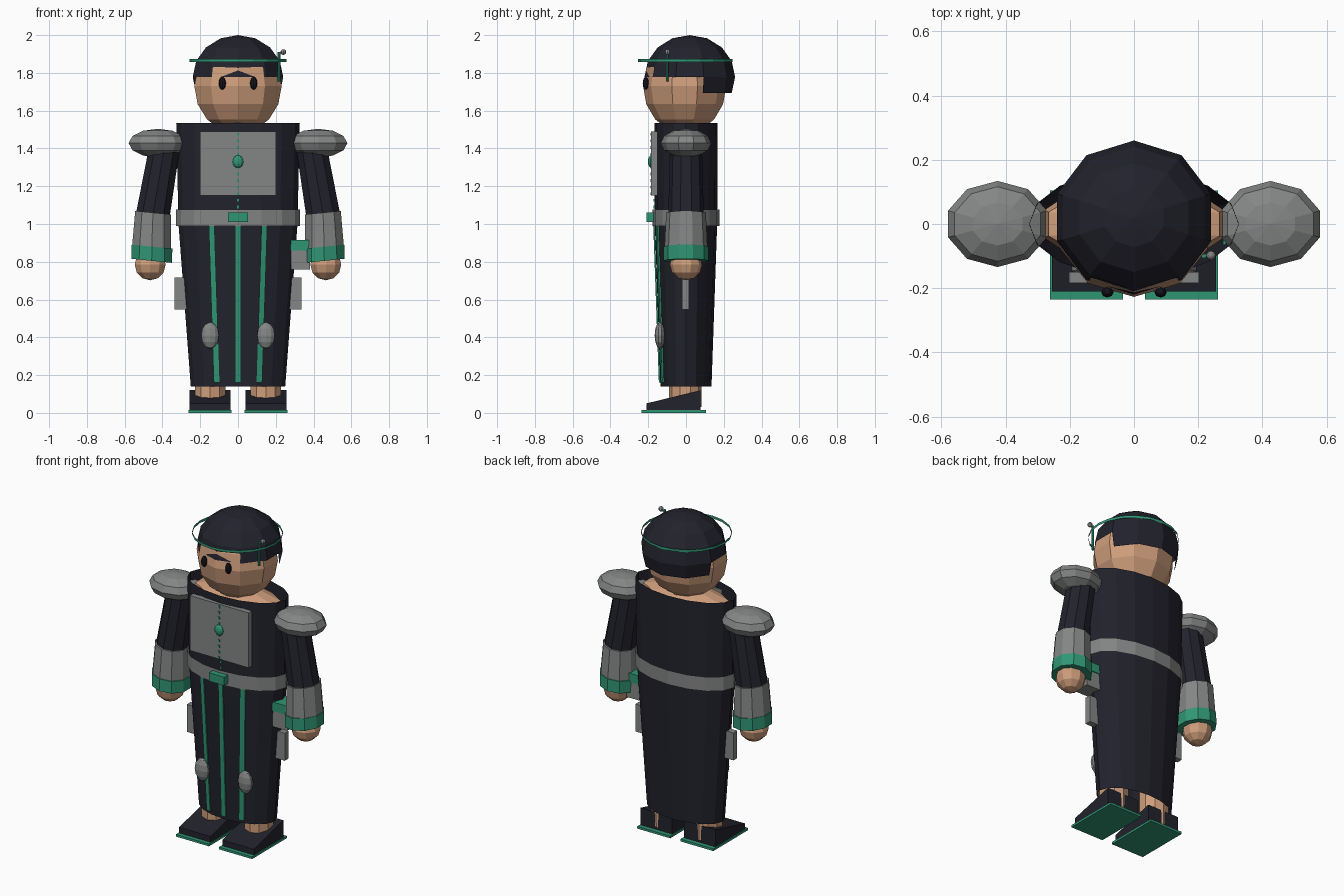
import bpy, bmesh
from math import sin, cos, pi, sqrt

old = bpy.data.objects.get("Cube")
if old:
    bpy.data.objects.remove(old)


def material(name, rgb):
    m = bpy.data.materials.new(name)
    m.use_nodes = True
    m.diffuse_color = (*rgb, 1)
    m.node_tree.nodes["Principled BSDF"].inputs["Base Color"].default_value = (*rgb, 1)
    return m


NAVY = material("dark navy cloth", (0.016, 0.016, 0.026))
GREY = material("grey metal", (0.23, 0.235, 0.235))
GREEN = material("green trim", (0.03, 0.30, 0.175))
SKIN = material("skin", (0.62, 0.34, 0.20))
BLACK = material("eye black", (0.008, 0.008, 0.014))


def finish(bm, name, mat):
    bmesh.ops.recalc_face_normals(bm, faces=bm.faces)
    me = bpy.data.meshes.new(name)
    bm.to_mesh(me)
    bm.free()
    me.materials.append(mat)
    ob = bpy.data.objects.new(name, me)
    bpy.context.collection.objects.link(ob)
    return ob


def loft(name, mat, rings, n=10, caps=True, tilt=0, keep=None):
    """Skin elliptical rings given as (x, y, z, rx, ry), a vertex facing front."""
    bm = bmesh.new()
    loops = []
    for x, y, z, rx, ry in rings:
        angles = [2 * pi * i / n - pi / 2 for i in range(n)]
        loops.append([bm.verts.new((x + rx * cos(a), y + ry * sin(a),
                                    z + tilt * rx * cos(a))) for a in angles])
    for a, b in zip(loops, loops[1:]):
        for i in range(n):
            j = (i + 1) % n
            bm.faces.new((a[i], a[j], b[j], b[i]))
    if caps:
        bm.faces.new(loops[0])
        bm.faces.new(loops[-1])
    bmesh.ops.remove_doubles(bm, verts=bm.verts, dist=0.0005)
    if keep:
        drop = [f for f in bm.faces if not keep(f.calc_center_median())]
        bmesh.ops.delete(bm, geom=drop, context="FACES")
    return finish(bm, name, mat)


def ball(name, mat, centre, radii, n=10, rows=8, keep=None):
    x, y, z = centre
    rx, ry, rz = radii
    rings = []
    for k in range(rows + 1):
        t = pi * k / rows - pi / 2
        c = max(cos(t), 0.0001)
        rings.append((x, y, z + rz * sin(t), rx * c, ry * c))
    return loft(name, mat, rings, n, caps=False, keep=keep)


def box(name, mat, x, y, z):
    """Box from (min, max) pairs."""
    return prism(name, mat, [(y[0], z[0]), (y[1], z[0]), (y[1], z[1]), (y[0], z[1])], x)


def prism(name, mat, profile, x):
    """Extrude a y-z profile along x."""
    bm = bmesh.new()
    a = [bm.verts.new((x[0], *p)) for p in profile]
    b = [bm.verts.new((x[1], *p)) for p in profile]
    bm.faces.new(a)
    bm.faces.new(b)
    for i in range(len(a)):
        j = (i + 1) % len(a)
        bm.faces.new((a[i], a[j], b[j], b[i]))
    return finish(bm, name, mat)


def stripe(name, x_top, x_low, half=0.015, top=1.0, low=0.16):
    """Thin trim plate lying on the front of the skirt."""
    bm = bmesh.new()
    layers = []
    for lift in (0.001, 0.009):
        layer = []
        for xc, z, rx, ry in ((x_top, top, 0.315, 0.165), (x_low, low, 0.25, 0.135)):
            for x in (xc - half, xc + half):
                y = -ry * sqrt(1 - (x / rx) ** 2)
                layer.append(bm.verts.new((x, y - lift, z)))
        layers.append([layer[i] for i in (0, 1, 3, 2)])
    a, b = layers
    bm.faces.new(a)
    bm.faces.new(b)
    for i in range(4):
        j = (i + 1) % 4
        bm.faces.new((a[i], a[j], b[j], b[i]))
    return finish(bm, name, GREEN)


# Body, robe and belt
loft("body", SKIN, [(0, 0, 0.6, 0.24, 0.12), (0, 0, 1.4, 0.295, 0.14),
                    (0, 0, 1.5, 0.28, 0.12), (0, 0, 1.53, 0.15, 0.09)])
loft("robe", NAVY, [(0, 0, 0.14, 0.25, 0.135), (0, 0, 1.0, 0.315, 0.165),
                    (0, 0, 1.535, 0.327, 0.168)], n=16, caps=False)
loft("belt", GREY, [(0, 0, 0.99, 0.328, 0.177), (0, 0, 1.078, 0.328, 0.177)], n=16, caps=False)
box("belt_buckle", GREEN, (-0.052, 0.052), (-0.21, -0.17), (1.01, 1.062))
stripe("centre_stripe", 0, 0)

# Chest plate with its button row
box("chest_plate", GREY, (-0.202, 0.202), (-0.184, -0.15), (1.15, 1.49))
ball("chest_jewel", GREEN, (0, -0.182, 1.33), (0.03, 0.02, 0.034))
for k in range(12):
    z = 1.09 + 0.035 * k
    y = -0.185 if z > 1.15 else -0.168
    box("button", GREEN, (-0.006, 0.006), (y - 0.004, y + 0.01), (z - 0.007, z + 0.007))

# Head, hair and headband
ball("head", SKIN, (0, -0.007, 1.73), (0.243, 0.22, 0.25))
ball("hair", NAVY, (0, 0.02, 1.778), (0.252, 0.24, 0.222),
     keep=lambda c: c.z > 1.778 or (c.y > 0.06 and c.z > 1.69))
loft("headband", GREEN, [(0, -0.005, 1.857, 0.257, 0.25), (0, -0.005, 1.873, 0.257, 0.25)],
     n=20, caps=False)
loft("antenna_rod", GREEN, [(0.217, -0.1, 1.755, 0.007, 0.007),
                            (0.217, -0.1, 1.91, 0.007, 0.007)], n=8)
box("antenna_arm", GREY, (0.214, 0.24), (-0.102, -0.094), (1.899, 1.907))
ball("antenna_tip", GREY, (0.24, -0.098, 1.91), (0.015, 0.015, 0.015), n=8, rows=6)

# Paired parts
for s, side in ((1, "left"), (-1, "right")):
    t = 0.1 * s
    ball(side + "_eye", BLACK, (s * 0.083, -0.213, 1.745), (0.019, 0.016, 0.034), n=8)
    stripe(side + "_stripe", s * 0.14, s * 0.113)

    # Arm
    loft(side + "_sleeve", NAVY, [(s * 0.385, 0, 1.43, 0.084, 0.084),
                                  (s * 0.452, 0, 1.04, 0.094, 0.094)], tilt=t)
    loft(side + "_gauntlet", GREY, [(s * 0.45, 0, 1.06, 0.099, 0.105),
                                    (s * 0.457, 0, 0.87, 0.109, 0.114)], tilt=t)
    loft(side + "_cuff", GREEN, [(s * 0.455, 0, 0.88, 0.113, 0.119),
                                 (s * 0.457, 0, 0.805, 0.113, 0.119)], tilt=t)
    ball(side + "_hand", SKIN, (s * 0.465, 0, 0.785), (0.086, 0.086, 0.083), rows=6)
    ball(side + "_shoulder_guard", GREY, (s * 0.425, 0, 1.428), (0.162, 0.134, 0.076), rows=6)

    # Leg and shoe
    loft(side + "_leg", SKIN, [(s * 0.147, -0.005, 0.03, 0.084, 0.086),
                               (s * 0.147, 0, 0.6, 0.09, 0.09)])
    ball(side + "_knee_pad", GREY, (s * 0.148, -0.138, 0.41), (0.049, 0.028, 0.071), rows=6)
    edges = (s * 0.148 - 0.108, s * 0.148 + 0.108)
    prism(side + "_shoe", NAVY, [(-0.21, 0.012), (0.078, 0.012), (0.078, 0.12), (-0.21, 0.05)], edges)
    box(side + "_sole", GREEN, (s * 0.148 - 0.113, s * 0.148 + 0.113), (-0.235, 0.105), (0, 0.014))

    # Hip plate
    box(side + "_hip_plate", GREY, sorted((s * 0.27, s * 0.336)), (-0.022, 0.016), (0.548, 0.718))

# Pouch with flap on the left hip
box("pouch", GREY, (0.28, 0.38), (-0.06, 0.04), (0.76, 0.865))
box("pouch_flap", GREEN, (0.277, 0.385), (-0.065, 0.045), (0.86, 0.915))
